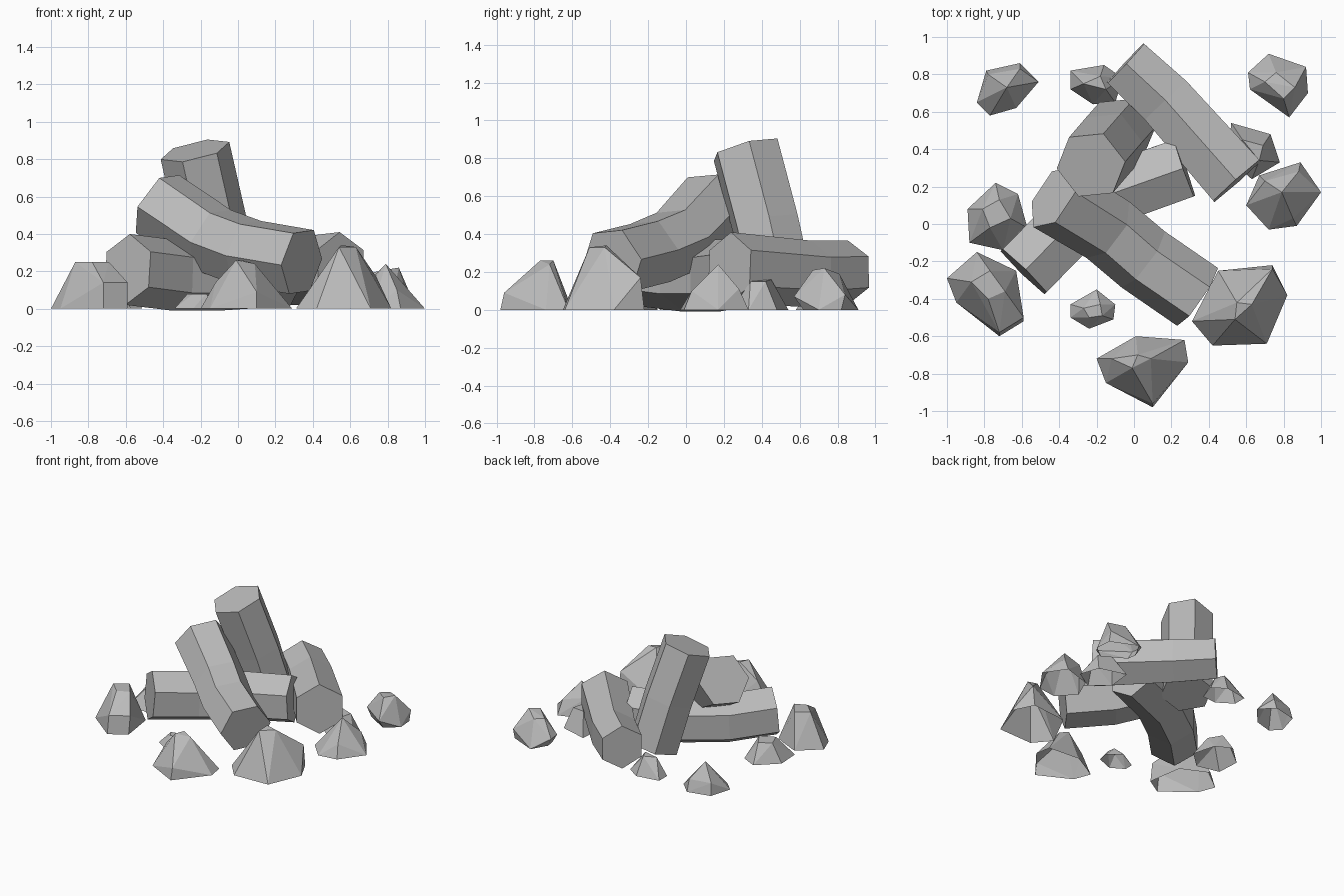
import bpy
import bmesh
import math
from mathutils import Vector

if "Cube" in bpy.data.objects:
    bpy.data.objects.remove(bpy.data.objects["Cube"], do_unlink=True)

# One flat stone colour
stone_grey = bpy.data.materials.new("stone_grey")
stone_grey.use_nodes = True
grey = (0.5, 0.5, 0.5, 1.0)
stone_grey.diffuse_color = grey
stone_grey.node_tree.nodes["Principled BSDF"].inputs["Base Color"].default_value = grey


def finish(name, bm):
    """Turn a bmesh into a flat shaded object."""
    mesh = bpy.data.meshes.new(name)
    bm.to_mesh(mesh)
    bm.free()
    mesh.materials.append(stone_grey)
    bpy.context.collection.objects.link(bpy.data.objects.new(name, mesh))


def column(name, path, radii, roll):
    """Six sided column swept along a path, one radius per point, roll in degrees."""
    points = [Vector(p) for p in path]
    bm = bmesh.new()
    rings = []
    for i, centre in enumerate(points):
        before = points[max(i - 1, 0)]
        after = points[min(i + 1, len(points) - 1)]
        along = (after - before).normalized()
        side = along.cross(Vector((0, 0, 1))).normalized()
        up = side.cross(along)
        ring = []
        for k in range(6):
            angle = math.radians(roll + 60 * k)
            offset = side * math.cos(angle) + up * math.sin(angle)
            ring.append(bm.verts.new(centre + offset * radii[i]))
        rings.append(ring)
    for lower, upper in zip(rings, rings[1:]):
        for k in range(6):
            n = (k + 1) % 6
            bm.faces.new((lower[k], lower[n], upper[n], upper[k]))
    bm.faces.new(rings[0])
    bm.faces.new(rings[-1])
    bmesh.ops.recalc_face_normals(bm, faces=bm.faces)
    finish(name, bm)


def boulder(name, outline, crown):
    """Faceted rock shell, open underneath: hull of a ground outline and crown points."""
    bm = bmesh.new()
    for x, y in outline:
        bm.verts.new((x, y, 0))
    for point in crown:
        bm.verts.new(point)
    hull = bmesh.ops.convex_hull(bm, input=bm.verts)
    inner = set(hull["geom_interior"]) | set(hull["geom_unused"])
    bmesh.ops.delete(bm, geom=[v for v in inner if isinstance(v, bmesh.types.BMVert)], context="VERTS")
    bmesh.ops.recalc_face_normals(bm, faces=bm.faces)
    underside = [f for f in bm.faces if all(v.co.z < .001 for v in f.verts)]
    bmesh.ops.delete(bm, geom=underside, context="FACES")
    bmesh.ops.dissolve_limit(bm, angle_limit=math.radians(4), verts=bm.verts, edges=bm.edges)
    finish(name, bm)


# Fallen columns in the middle of the pile
column("sagging_column",
       [(-.43, .145, .56), (-.14, -.03, .37), (.05, -.19, .3), (.34, -.39, .25)],
       [.195, .19, .19, .19], -5)
column("leaning_column",
       [(-.07, .5, .09), (-.14, .42, .45), (-.23, .315, .845)],
       [.19, .19, .19], 12)
column("back_column",
       [(.55, .23, .22), (.17, .66, .19), (-.045, .86, .2)],
       [.19, .175, .165], 30)
column("lying_column",
       [(-.59, -.255, .21), (-.35, -.01, .18), (-.1, .17, .18), (.27, .3, .2)],
       [.19, .19, .19, .185], 30)

# Ring of boulders, from the front around the pile
boulder("front_boulder",
        [(-.2, -.72), (.01, -.6), (.27, -.62), (.29, -.74), (.1, -.98), (-.15, -.85)],
        [(-.01, -.77, .26), (.02, -.7, .26), (.09, -.72, .24), (.15, -.7, .16), (-.12, -.72, .14),
         (.1, -.96, .09)])
boulder("front_left_boulder",
        [(.31, -.52), (.45, -.25), (.74, -.22), (.82, -.38), (.71, -.64), (.42, -.65)],
        [(.54, -.51, .33), (.55, -.42, .34), (.63, -.43, .33), (.74, -.24, .17)])
boulder("front_right_boulder",
        [(-1, -.29), (-.84, -.15), (-.63, -.25), (-.59, -.52), (-.72, -.6), (-.95, -.42)],
        [(-.87, -.31, .25), (-.77, -.25, .25), (-.69, -.36, .25), (-.78, -.4, .25),
         (-.59, -.5, .14), (-.72, -.58, .14)])
boulder("right_boulder",
        [(-.89, .08), (-.74, .22), (-.62, .16), (-.57, -.02), (-.7, -.14), (-.88, -.1)],
        [(-.81, .08, .14), (-.72, .13, .14), (-.66, .03, .14), (-.77, -.02, .14)])
boulder("back_right_boulder",
        [(-.84, .65), (-.79, .82), (-.61, .86), (-.51, .76), (-.63, .62), (-.77, .58)],
        [(-.68, .73, .21), (-.78, .8, .09), (-.61, .83, .09)])
boulder("back_boulder",
        [(-.34, .72), (-.34, .82), (-.16, .85), (-.06, .78), (-.1, .65), (-.22, .64)],
        [(-.27, .75, .14), (-.18, .79, .14), (-.15, .72, .14)])
boulder("back_left_boulder",
        [(.65, .79), (.72, .91), (.92, .82), (.93, .7), (.83, .62), (.66, .72)],
        [(.7, .76, .19), (.76, .81, .19), (.86, .73, .22), (.8, .67, .21), (.92, .84, .08),
         (.83, .57, .07), (.61, .81, .07), (.62, .72, .07)])
boulder("left_boulder",
        [(.6, .1), (.67, .26), (.89, .33), (1, .17), (.87, -.01), (.72, -.03)],
        [(.79, .17, .24), (.88, .28, .11), (.7, .23, .15), (.85, .03, .1)])
boulder("wedged_boulder",
        [(.52, .54), (.73, .48), (.78, .33), (.63, .24), (.5, .35)],
        [(.58, .45, .16), (.69, .42, .15), (.67, .34, .15)])
boulder("pebble",
        [(-.34, -.5), (-.34, -.43), (-.2, -.35), (-.1, -.43), (-.11, -.51), (-.24, -.56)],
        [(-.27, -.45, .08), (-.18, -.43, .08), (-.17, -.49, .08), (-.24, -.5, .08)])
